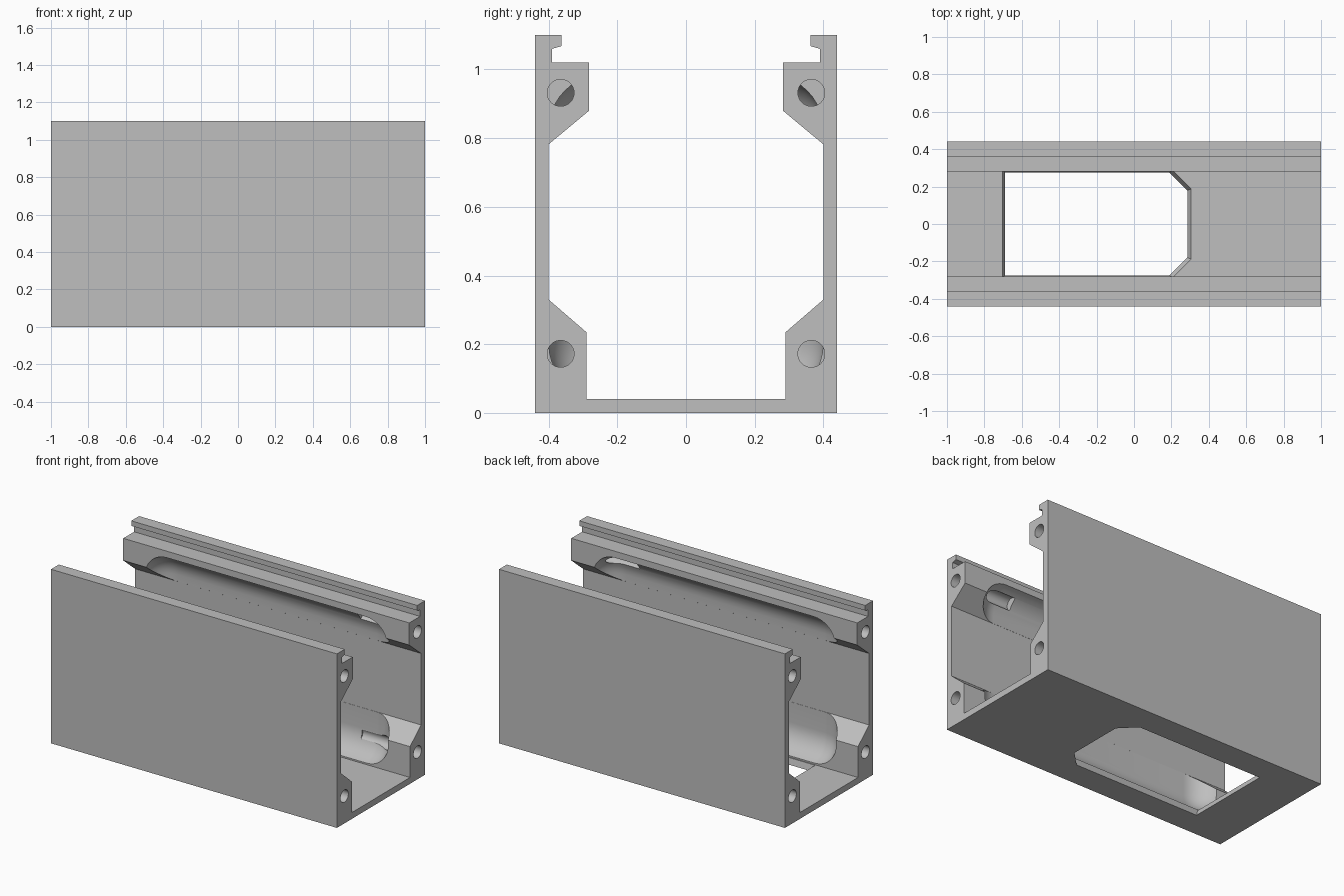
import bpy, bmesh, math
from mathutils import Matrix, Vector

old = bpy.data.objects.get("Cube")
if old:
    bpy.data.objects.remove(old)

grey = bpy.data.materials.new("plain grey")
grey.use_nodes = True
colour = (0.52, 0.52, 0.52, 1)
grey.diffuse_color = colour
grey.node_tree.nodes["Principled BSDF"].inputs["Base Color"].default_value = colour


def make(name, bm):
    bmesh.ops.recalc_face_normals(bm, faces=bm.faces)
    mesh = bpy.data.meshes.new(name)
    bm.to_mesh(mesh)
    bm.free()
    mesh.materials.append(grey)
    obj = bpy.data.objects.new(name, mesh)
    bpy.context.collection.objects.link(obj)
    return obj


def loft(name, start, end):
    """Closed solid between two matching outlines."""
    bm = bmesh.new()
    a = [bm.verts.new(p) for p in start]
    b = [bm.verts.new(p) for p in end]
    bm.faces.new(a)
    bm.faces.new(b)
    for i in range(len(a)):
        j = (i + 1) % len(a)
        bm.faces.new((a[i], a[j], b[j], b[i]))
    return make(name, bm)


def cut(target, cutter):
    cutter.hide_render = True
    mod = target.modifiers.new("cut", 'BOOLEAN')
    mod.operation = 'DIFFERENCE'
    mod.solver = 'EXACT'
    mod.object = cutter
    bpy.context.view_layer.objects.active = target
    bpy.ops.object.modifier_apply(modifier=mod.name)
    bpy.data.objects.remove(cutter)


# Channel body: half profile mirrored across y, extruded along x
half = [(0.44, 0), (0.44, 1.10), (0.362, 1.10), (0.362, 1.068), (0.39, 1.06),
        (0.39, 1.02), (0.282, 1.02), (0.282, 0.88), (0.40, 0.782),
        (0.40, 0.33), (0.29, 0.235), (0.29, 0.04)]
profile = half + [(-y, z) for y, z in reversed(half)]
body = loft("channel_body", [(-1, y, z) for y, z in profile],
            [(1, y, z) for y, z in profile])

# Rounded pocket that hollows the corner rails between the ends
low, high = Vector((-0.855, -0.3995, 0.0415)), Vector((0.855, 0.3995, 0.985))
bm = bmesh.new()
bmesh.ops.create_cube(bm, size=1)
for v in bm.verts:
    v.co = (low + high) / 2 + v.co * (high - low)
bmesh.ops.bevel(bm, geom=bm.edges[:], offset=0.16, offset_type='OFFSET',
                segments=10, profile=0.5, affect='EDGES')
cut(body, make("pocket_cutter", bm))

# Screw holes: deep at the right end, shallow at the left end
for y in (-0.365, 0.365):
    for z in (0.172, 0.932):
        for inner, outer in ((0.59, 1.1), (-0.88, -1.1)):
            bm = bmesh.new()
            place = (Matrix.Translation(((inner + outer) / 2, y, z))
                     @ Matrix.Rotation(math.pi / 2, 4, 'Y'))
            bmesh.ops.create_cone(bm, cap_ends=True, segments=32, radius1=0.039,
                                  radius2=0.039, depth=abs(outer - inner), matrix=place)
            cut(body, make("hole_cutter", bm))


# Tapered floor opening with two clipped corners
def opening(left, right, side, clip, z):
    return [(left, -side, z), (right - clip, -side, z), (right, clip - side, z),
            (right, side - clip, z), (right - clip, side, z), (left, side, z)]


cut(body, loft("opening_cutter", opening(-0.685, 0.28, 0.273, 0.095, -0.01),
               opening(-0.708, 0.31, 0.287, 0.098, 0.05)))

# Smooth the pocket and holes, keep the profile crisp
bpy.ops.object.select_all(action='DESELECT')
body.select_set(True)
bpy.context.view_layer.objects.active = body
bpy.ops.object.shade_smooth_by_angle(angle=math.radians(25))
